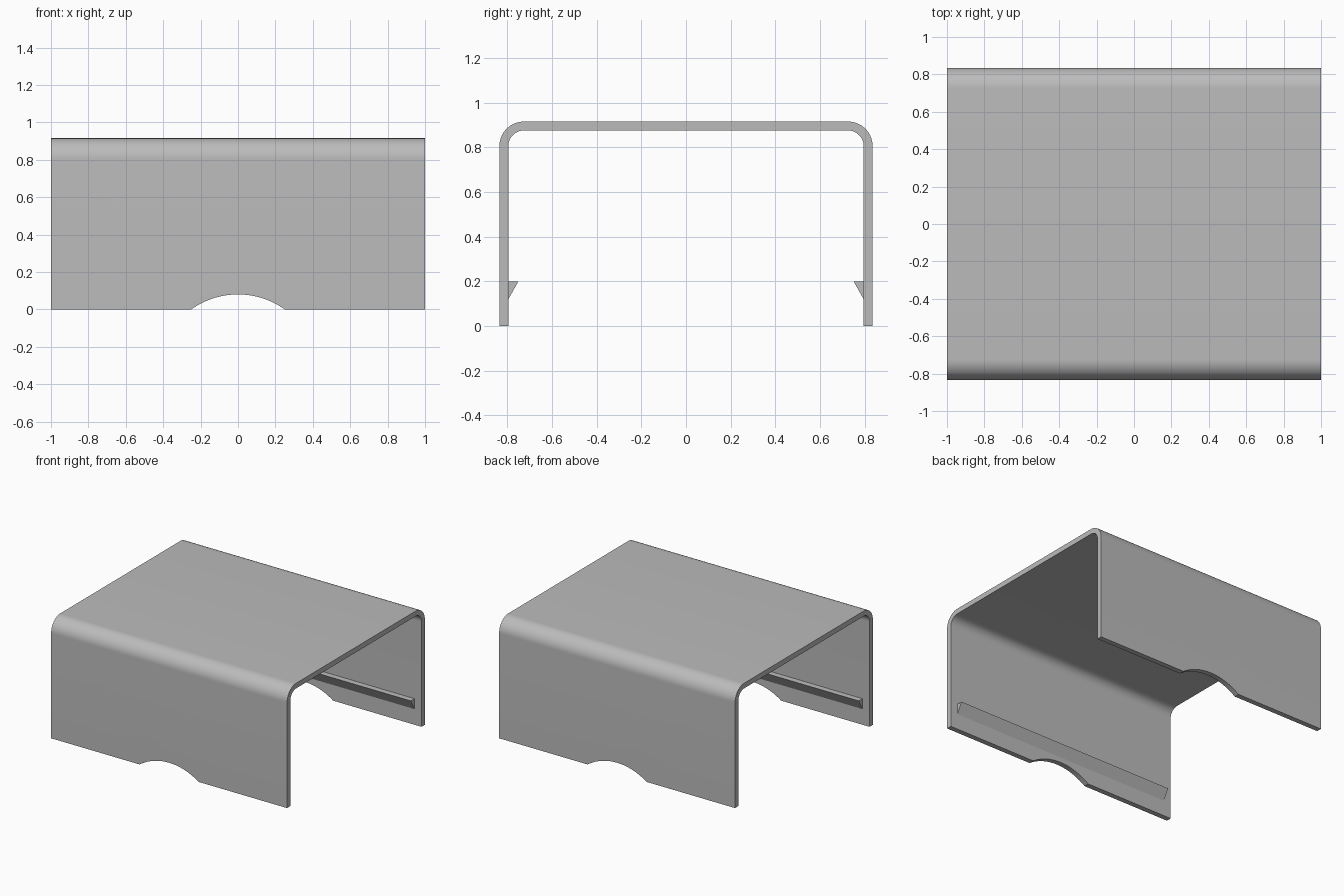
import bpy
import bmesh
from math import sin, cos, pi

cube = bpy.data.objects.get("Cube")
if cube:
    bpy.data.objects.remove(cube, do_unlink=True)

HALF_Y, HEIGHT, WALL, RADIUS = 0.835, 0.915, 0.04, 0.11

grey = bpy.data.materials.new("plain grey")
grey.use_nodes = True
grey.diffuse_color = (0.5, 0.5, 0.5, 1)
grey.node_tree.nodes["Principled BSDF"].inputs["Base Color"].default_value = (0.5, 0.5, 0.5, 1)


def extrude_x(name, profile, half_length):
    """Extrude a closed (y, z) outline symmetrically along x."""
    bm = bmesh.new()
    face = bm.faces.new([bm.verts.new((-half_length, y, z)) for y, z in profile])
    grown = bmesh.ops.extrude_face_region(bm, geom=[face])["geom"]
    moved = [v for v in grown if isinstance(v, bmesh.types.BMVert)]
    bmesh.ops.translate(bm, verts=moved, vec=(2 * half_length, 0, 0))
    bmesh.ops.recalc_face_normals(bm, faces=bm.faces)
    mesh = bpy.data.meshes.new(name)
    bm.to_mesh(mesh)
    bm.free()
    mesh.materials.append(grey)
    obj = bpy.data.objects.new(name, mesh)
    bpy.context.collection.objects.link(obj)
    return obj


def arch(radius, half_y, steps=16):
    """Half outline from the foot of the +y wall round to the -y foot."""
    cy, cz = HALF_Y - RADIUS, HEIGHT - RADIUS
    side = [(cy + radius * cos(pi / 2 * i / steps), cz + radius * sin(pi / 2 * i / steps))
            for i in range(steps + 1)]
    right = [(half_y, 0)] + side
    return right + [(-y, z) for y, z in reversed(right)]


# Bent sheet cover: outer arch, then the inner arch back again
outer = arch(RADIUS, HALF_Y)
inner = arch(RADIUS - WALL, HALF_Y - WALL)
cover = extrude_x("cover", outer + inner[::-1], 1.0)

# Shallow finger notch through the foot of both walls
bpy.ops.mesh.primitive_cylinder_add(vertices=128, radius=0.43, depth=3,
                                    location=(0, 0, -0.35), rotation=(pi / 2, 0, 0))
cutter = bpy.context.object
cutter.name = "notch_cutter"
cutter.hide_render = True
cut = cover.modifiers.new("notch", 'BOOLEAN')
cut.operation = 'DIFFERENCE'
cut.solver = 'EXACT'
cut.object = cutter
bpy.ops.object.select_all(action='DESELECT')
cover.select_set(True)
bpy.context.view_layer.objects.active = cover
bpy.ops.object.modifier_apply(modifier=cut.name)
bpy.data.objects.remove(cutter, do_unlink=True)
bpy.ops.object.shade_smooth_by_angle(angle=pi / 6)

# Wedge-shaped snap rails on the inner walls
inside = HALF_Y - WALL
for name, s in (("front_rail", -1), ("back_rail", 1)):
    extrude_x(name, [(s * inside, 0.12), (s * inside, 0.2), (s * (inside - 0.045), 0.2)], 0.94)
